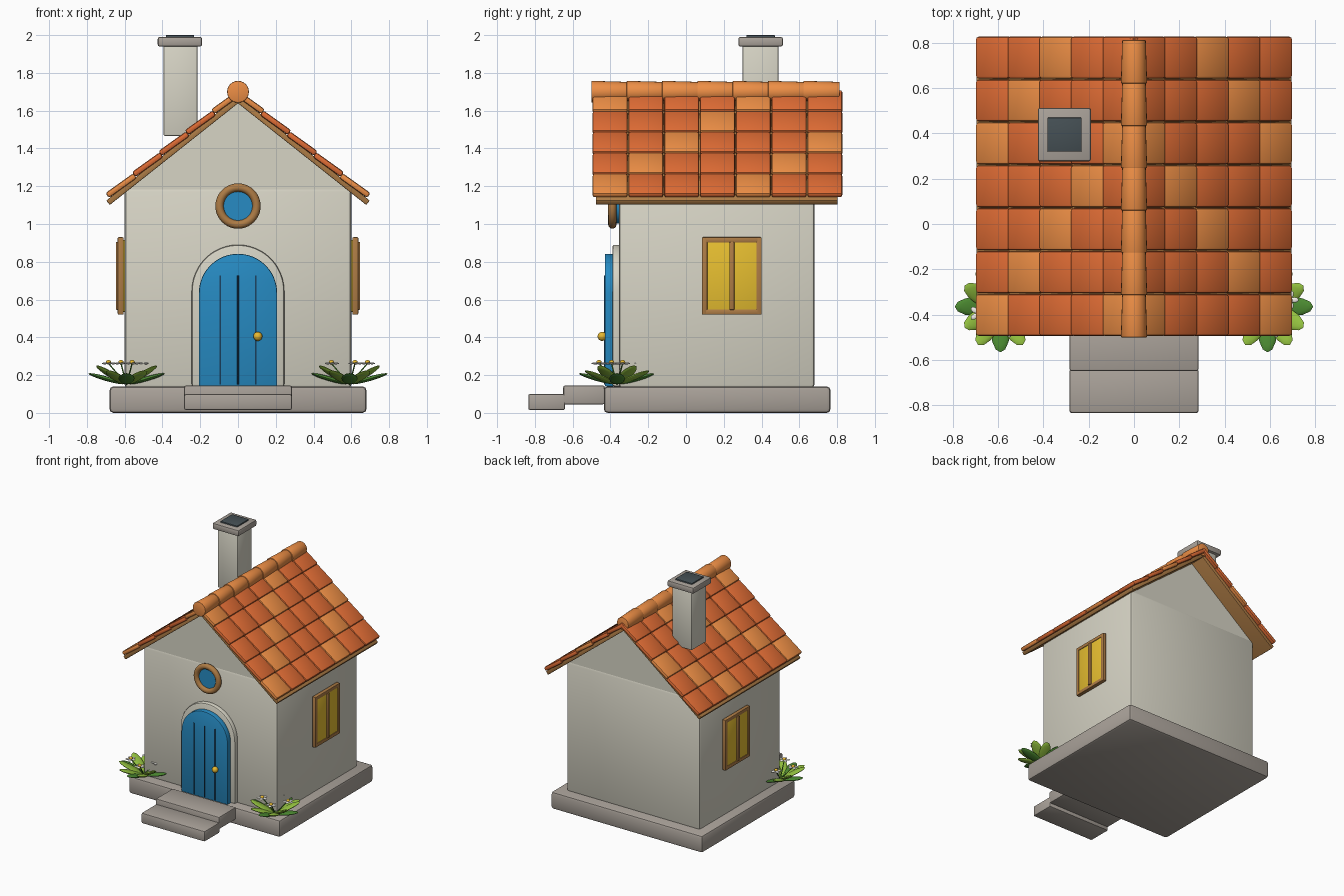
import bpy, bmesh
from math import sin, cos, pi, radians, atan2
from mathutils import Matrix, Vector

if "Cube" in bpy.data.objects:
    bpy.data.objects.remove(bpy.data.objects["Cube"])


def material(name, r, g, b):
    m = bpy.data.materials.new(name)
    m.diffuse_color = (r, g, b, 1)
    m.use_nodes = True
    m.node_tree.nodes["Principled BSDF"].inputs["Base Color"].default_value = m.diffuse_color
    return m


PLASTER = material("plaster", 0.68, 0.66, 0.56)
STONE = material("stone", 0.40, 0.36, 0.32)
ORANGE = material("roof_orange", 0.74, 0.15, 0.035)
LIGHT = material("roof_light", 0.84, 0.27, 0.06)
WOOD = material("wood", 0.42, 0.20, 0.06)
BLUE = material("door_blue", 0.02, 0.26, 0.55)
NAVY = material("groove_navy", 0.01, 0.05, 0.11)
YELLOW = material("window_yellow", 0.80, 0.52, 0.03)
GOLD = material("gold", 0.80, 0.48, 0.03)
SOOT = material("soot", 0.06, 0.08, 0.09)
LEAF = material("leaf_light", 0.29, 0.53, 0.05)
DARK_LEAF = material("leaf_dark", 0.07, 0.25, 0.03)
WHITE = material("petal_white", 0.88, 0.87, 0.82)


def finish(name, bm, mat, matrix=Matrix()):
    bmesh.ops.recalc_face_normals(bm, faces=bm.faces)
    me = bpy.data.meshes.new(name)
    bm.to_mesh(me)
    bm.free()
    me.materials.append(mat)
    ob = bpy.data.objects.new(name, me)
    ob.matrix_world = matrix
    bpy.context.collection.objects.link(ob)
    return ob


def bevel(bm, width, segments=2):
    sharp = [e for e in bm.edges if e.calc_face_angle(0) > 0.6]
    bmesh.ops.bevel(bm, geom=sharp, offset=width, segments=segments,
                    profile=0.5, affect='EDGES', clamp_overlap=True)


def block(name, size, matrix, mat, width=0.01):
    bm = bmesh.new()
    bmesh.ops.create_cube(bm, size=1)
    bmesh.ops.scale(bm, vec=size, verts=bm.verts)
    bevel(bm, width)
    return finish(name, bm, mat, matrix)


def box(name, x, y, z, mat, width=0.01):
    size = (x[1] - x[0], y[1] - y[0], z[1] - z[0])
    mid = Matrix.Translation((sum(x) / 2, sum(y) / 2, sum(z) / 2))
    return block(name, size, mid, mat, width)


def extrude_xz(name, pts, y0, y1, mat, width=0.0):
    bm = bmesh.new()
    face = bm.faces.new([bm.verts.new((x, y0, z)) for x, z in pts])
    new = bmesh.ops.extrude_face_region(bm, geom=[face])["geom"]
    bmesh.ops.translate(bm, vec=(0, y1 - y0, 0),
                        verts=[v for v in new if isinstance(v, bmesh.types.BMVert)])
    if width:
        bmesh.ops.recalc_face_normals(bm, faces=bm.faces)
        bevel(bm, width)
    return finish(name, bm, mat)


def ellipsoid(name, size, matrix, mat, seg=12, rings=8):
    bm = bmesh.new()
    bmesh.ops.create_uvsphere(bm, u_segments=seg, v_segments=rings, radius=1)
    bmesh.ops.scale(bm, vec=size, verts=bm.verts)
    return finish(name, bm, mat, matrix)


def arch(r, base, spring):
    return [(-r, base), (r, base)] + [(r * cos(a * pi / 24), spring + r * sin(a * pi / 24))
                                      for a in range(25)]


# Plinth, steps, walls and gable
box("plinth", (-0.68, 0.68), (-0.435, 0.765), (0, 0.14), STONE, 0.02)
box("upper_step", (-0.285, 0.285), (-0.65, -0.43), (0.045, 0.145), STONE)
box("lower_step", (-0.285, 0.285), (-0.835, -0.64), (0.015, 0.10), STONE)
box("walls", (-0.60, 0.60), (-0.355, 0.68), (0.13, 1.19), PLASTER, 0.02)
extrude_xz("gable", [(-0.595, 1.17), (0.595, 1.17), (0, 1.65)], -0.35, 0.675, PLASTER)

# Roof decks and staggered-colour tiles on both slopes
A = radians(38.4)


def on_roof(side, d, n, y, tilt=0.0):
    x = d * cos(A) + n * sin(A)
    z = 1.64 - d * sin(A) + n * cos(A)
    return Matrix.Translation((side * x, y, z)) @ Matrix.Rotation(side * (A - tilt), 4, 'Y')


PITCH = 1.327 / 7
for side in (-1, 1):
    block("roof_deck", (0.87, 1.28, 0.03), on_roof(side, 0.432, 0.014, 0.163), WOOD, 0.005)
    for row in range(5):
        for col in range(7):
            mat = LIGHT if (row + col) % 4 == 0 else ORANGE
            m = on_roof(side, 0.042 + row * 0.1785, 0.042, -0.497 + PITCH * (col + 0.5), 0.05)
            block("roof_tile", (0.182, PITCH - 0.004, 0.032), m, mat, 0.012)

# Overlapping tapered ridge tiles
for i in range(7):
    bm = bmesh.new()
    bmesh.ops.create_cone(bm, cap_ends=True, segments=24, radius1=0.058, radius2=0.052, depth=0.192)
    bevel(bm, 0.005)
    m = Matrix.Translation((0, -0.405 + i * 0.187, 1.70)) @ Matrix.Rotation(-pi / 2, 4, 'X')
    finish("ridge_tile", bm, LIGHT, m)

# Chimney
box("chimney_stack", (-0.395, -0.215), (0.30, 0.49), (1.465, 1.95), PLASTER)
box("chimney_cap", (-0.425, -0.19), (0.277, 0.513), (1.94, 1.99), STONE)
box("chimney_opening", (-0.382, -0.232), (0.32, 0.47), (1.96, 2.0), SOOT, 0.003)

# Arched door with surround, plank grooves and knob
extrude_xz("door_surround", arch(0.245, 0.14, 0.645), -0.39, -0.34, PLASTER, 0.012)
extrude_xz("door", arch(0.207, 0.14, 0.635), -0.43, -0.38, BLUE, 0.006)
for x in (-0.093, 0, 0.093):
    box("door_groove", (x - 0.004, x + 0.004), (-0.434, -0.42), (0.15, 0.727), NAVY, 0.001)
ellipsoid("door_knob", (0.024, 0.024, 0.024), Matrix.Translation((0.105, -0.444, 0.405)), GOLD, 16, 10)

# Round window above the door
bpy.ops.mesh.primitive_torus_add(major_radius=0.098, minor_radius=0.022, major_segments=40,
                                 minor_segments=12, location=(0, -0.39, 1.095), rotation=(pi / 2, 0, 0))
ring = bpy.context.object
ring.name = "round_window_frame"
ring.data.materials.append(WOOD)
bm = bmesh.new()
bmesh.ops.create_cone(bm, cap_ends=True, segments=40, radius1=0.092, radius2=0.092, depth=0.04)
finish("round_window_glass", bm, BLUE,
       Matrix.Translation((0, -0.37, 1.095)) @ Matrix.Rotation(pi / 2, 4, 'X'))

# Side windows
for s in (-1, 1):
    def span(a, b):
        return tuple(sorted((s * a, s * b)))
    box("window_pane", span(0.595, 0.632), (0.10, 0.385), (0.535, 0.915), YELLOW, 0.002)
    for y in (0.0985, 0.3865):
        box("window_side_frame", span(0.605, 0.637), (y - 0.0145, y + 0.0145), (0.52, 0.93), WOOD, 0.006)
    for z in (0.5345, 0.9155):
        box("window_rail", span(0.605, 0.637), (0.086, 0.40), (z - 0.0145, z + 0.0145), WOOD, 0.006)
    box("window_mullion", span(0.60, 0.647), (0.23, 0.256), (0.545, 0.905), WOOD, 0.005)

# Leafy plants with small flowers at the front corners
for s in (-1, 1):
    root = Matrix.Translation((s * 0.59, -0.365, 0.15))
    for i in range(12):
        tilt = 0.28 if i % 3 == 0 else (0.5 if i % 2 else 0.36)
        m = (root @ Matrix.Rotation(i * pi / 6, 4, 'Z') @ Matrix.Rotation(-tilt, 4, 'Y')
             @ Matrix.Translation((0.112, 0, 0)))
        ellipsoid("leaf", (0.098, 0.042, 0.012), m, DARK_LEAF if i % 3 == 0 else LEAF)
    for k in range(4):
        a = k * pi / 2 + 0.3
        c = Vector((s * 0.59 + 0.10 * cos(a), -0.365 + 0.10 * sin(a), 0.262))
        ellipsoid("flower_centre", (0.014, 0.014, 0.012), Matrix.Translation(c + Vector((0, 0, 0.006))), GOLD)
        root_point = Vector((s * 0.59, -0.365, 0.15))
        stem = c - root_point
        m = Matrix.Translation((c + root_point) / 2) @ stem.to_track_quat('Z', 'Y').to_matrix().to_4x4()
        block("flower_stem", (0.006, 0.006, stem.length), m, DARK_LEAF, 0.001)
        for p in range(5):
            m = (Matrix.Translation(c) @ Matrix.Rotation(p * 2 * pi / 5, 4, 'Z')
                 @ Matrix.Translation((0.024, 0, 0)))
            ellipsoid("petal", (0.018, 0.012, 0.005), m, WHITE, 10, 6)

# Smooth shading with crisp edges
bpy.ops.object.select_all(action='SELECT')
bpy.context.view_layer.objects.active = ring
bpy.ops.object.shade_smooth_by_angle(angle=radians(35))
